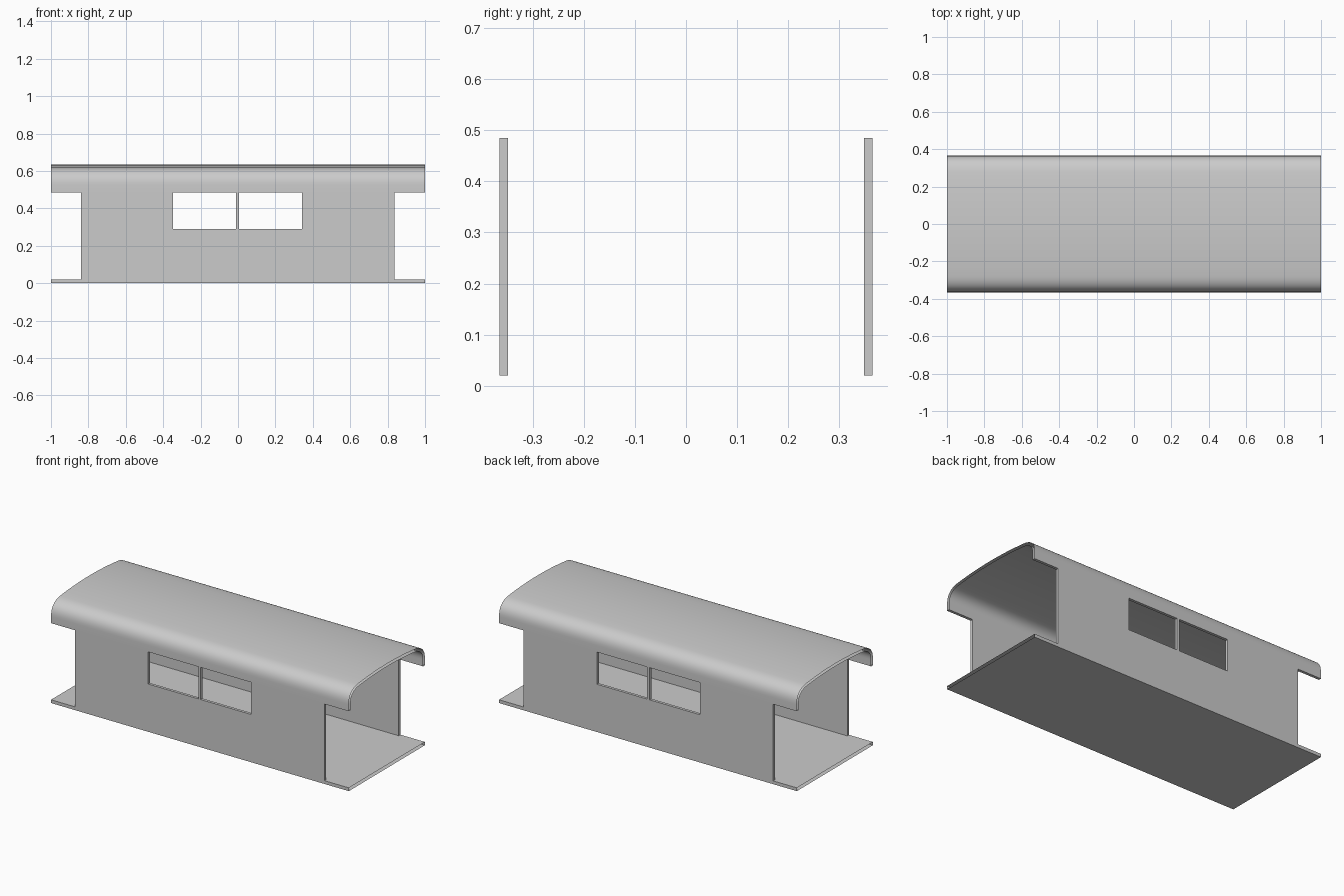
import bpy, bmesh
from mathutils import Vector

if "Cube" in bpy.data.objects:
    bpy.data.objects.remove(bpy.data.objects["Cube"])

W = 0.365      # outer half width
T = 0.017      # shell thickness
EAVE = 0.485   # height where the roof meets the walls
FLOOR = 0.02


def extrude(name, outline, vec, caps=True):
    """Sweep a closed 3D outline along vec, with or without end faces."""
    bm = bmesh.new()
    a = [bm.verts.new(p) for p in outline]
    b = [bm.verts.new(Vector(p) + Vector(vec)) for p in outline]
    n = len(a)
    for i in range(n):
        j = (i + 1) % n
        bm.faces.new((a[i], a[j], b[j], b[i]))
    if caps:
        bm.faces.new(a[::-1])
        bm.faces.new(b)
    bmesh.ops.recalc_face_normals(bm, faces=bm.faces)
    me = bpy.data.meshes.new(name)
    bm.to_mesh(me)
    bm.free()
    ob = bpy.data.objects.new(name, me)
    bpy.context.collection.objects.link(ob)
    return ob


def roof_curve(d):
    """Cambered roof line inset by d, from the +y eave to the -y eave."""
    w, dz = W - d, d
    half = [(w, EAVE)]
    p0, p1, p2 = (Vector(p) for p in
                  ((w, 0.525), (w, 0.606 - dz), (0.28, 0.618 - dz)))
    for i in range(11):
        t = i / 10
        p = p0 * (1 - t) ** 2 + p1 * 2 * t * (1 - t) + p2 * t * t
        half.append((p.x, p.y))
    for i in range(1, 7):
        y = 0.28 * (1 - i / 6)
        half.append((y, 0.634 - dz - 0.016 * (y / 0.28) ** 2))
    return half + [(-y, z) for y, z in half[-2::-1]]


# Floor slab, open at the ends like the roof shell
extrude("floor", [(-1, -W, 0), (-1, W, 0), (-1, W, FLOOR), (-1, -W, FLOOR)],
        (2, 0, 0), caps=False)

# Curved roof shell
section = roof_curve(0) + roof_curve(T)[::-1]
roof = extrude("roof", [(-1, y, z) for y, z in section], (2, 0, 0), caps=False)
bpy.context.view_layer.objects.active = roof
roof.select_set(True)
bpy.ops.object.shade_smooth_by_angle(angle=0.6)

# Side walls with two window openings reaching up to the roof
SILL = 0.29
wall = [(-0.84, FLOOR), (0.836, FLOOR), (0.836, EAVE), (0.342, EAVE),
        (0.342, SILL), (0.005, SILL), (0.005, EAVE), (-0.011, EAVE),
        (-0.011, SILL), (-0.348, SILL), (-0.348, EAVE), (-0.84, EAVE)]
for name, y in (("front_wall", -W), ("back_wall", W - T)):
    extrude(name, [(x, y, z) for x, z in wall], (0, T, 0))
